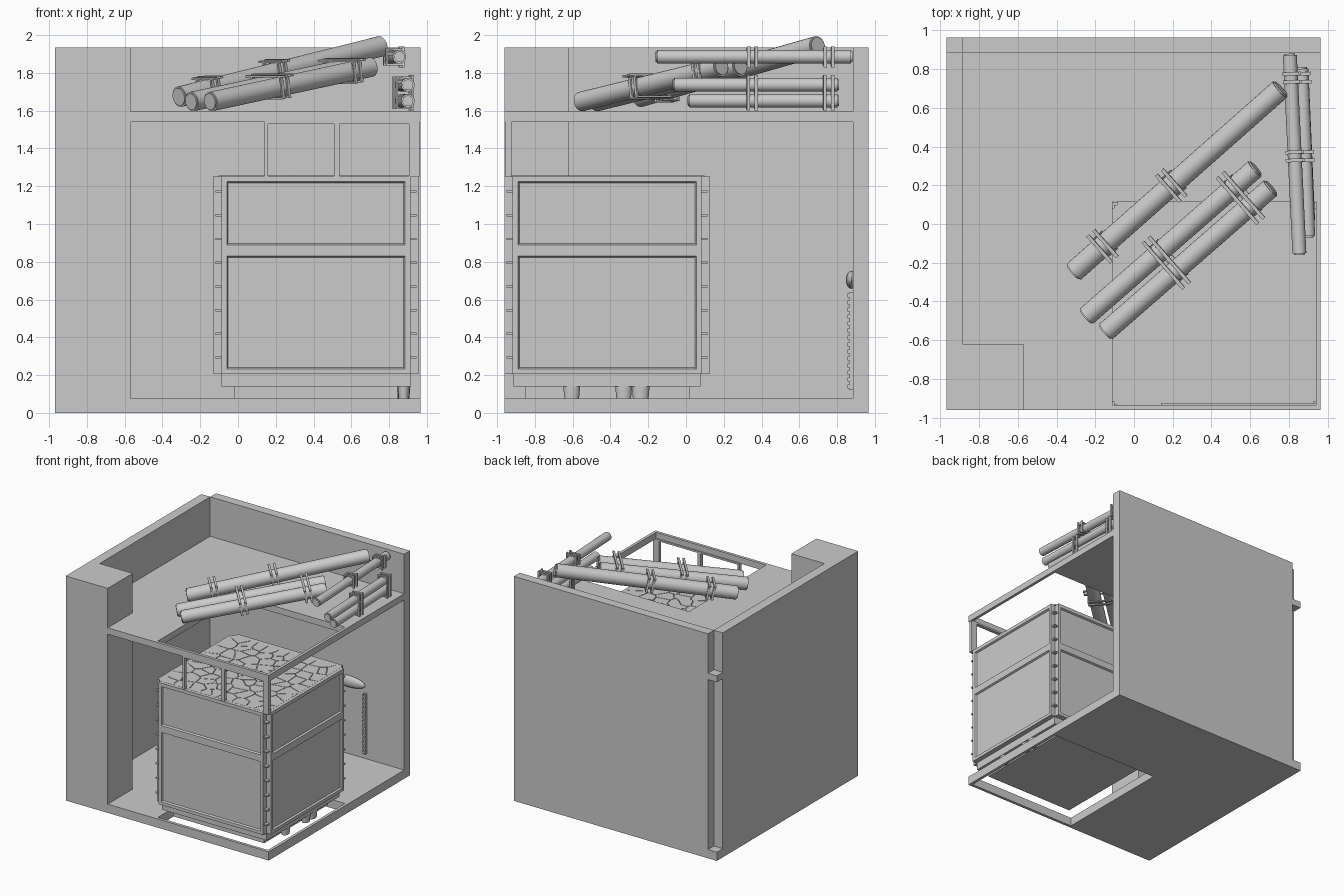
import bpy, bmesh, math, random
from mathutils import Vector, Matrix

if "Cube" in bpy.data.objects:
    bpy.data.objects.remove(bpy.data.objects["Cube"])

random.seed(4)


def finish(name, bm, recalc=True):
    if recalc:
        bmesh.ops.recalc_face_normals(bm, faces=bm.faces[:])
    me = bpy.data.meshes.new(name)
    bm.to_mesh(me)
    bm.free()
    ob = bpy.data.objects.new(name, me)
    bpy.context.collection.objects.link(ob)
    return ob


def add_box(bm, x0, x1, y0, y1, z0, z1):
    m = Matrix.Translation(((x0 + x1) / 2, (y0 + y1) / 2, (z0 + z1) / 2)) @ \
        Matrix.Diagonal((x1 - x0, y1 - y0, z1 - z0, 1))
    bmesh.ops.create_cube(bm, size=1, matrix=m)


def box(name, *b):
    bm = bmesh.new()
    add_box(bm, *b)
    return finish(name, bm)


def slab_with_hole(name, z0, z1, outer, hole):
    bm = bmesh.new()

    def ring(r):
        x0, x1, y0, y1 = r
        return [bm.verts.new((x, y, z0)) for x, y in ((x0, y0), (x1, y0), (x1, y1), (x0, y1))]
    o, h = ring(outer), ring(hole)
    faces = [bm.faces.new((o[i], o[(i + 1) % 4], h[(i + 1) % 4], h[i])) for i in range(4)]
    ext = bmesh.ops.extrude_face_region(bm, geom=faces, use_keep_orig=True)
    up = [v for v in ext["geom"] if isinstance(v, bmesh.types.BMVert)]
    bmesh.ops.translate(bm, verts=up, vec=(0, 0, z1 - z0))
    return finish(name, bm)


# room shell: floor and shelf share the same square opening
HOLE = (-.11, .94, -.935, .115)
slab_with_hole("floor", 0, .075, (-.97, .965, -.96, .965), HOLE)
slab_with_hole("upper_shelf", 1.54, 1.595, (-.97, .965, -.96, .965), HOLE)
box("back_wall", -.885, .965, .885, .965, 0, 1.935)
box("left_wall", -.97, -.885, -.96, .885, 0, 1.935)
box("corner_pillar", -.97, -.57, -.96, -.62, 0, 1.935)

# window bars between stove and shelf
bm = bmesh.new()
for x0, x1 in ((.14, .158), (.508, .538), (.905, .96)):
    add_box(bm, x0, x1, -.955, -.925, 1.25, 1.545)
add_box(bm, .14, .96, -.955, -.925, 1.53, 1.545)
finish("window_bars", bm)

# stove core, base slab and plinth
CX, CY, HALF = .4125, -.4175, .5425
box("stove_core", CX - .5, CX + .5, CY - .5, CY + .5, .205, 1.25)
box("stove_base", CX - .5, CX + .5, CY - .495, CY + .495, .14, .205)
box("stove_plinth", -.02, .845, -.85, .02, .075, .14)


# recessed panels, one per stove side
def side_panel(name, angle):
    bm = bmesh.new()
    us, vs = (-.5, -.472, .472, .5), (.205, .232, .83, .89, 1.225, 1.255)
    g = [[bm.verts.new((u, -HALF, v)) for v in vs] for u in us]
    recess = []
    for i in range(3):
        for j in range(5):
            f = bm.faces.new((g[i][j], g[i + 1][j], g[i + 1][j + 1], g[i][j + 1]))
            if i == 1 and j in (1, 3):
                recess.append(f)
    rim = [e for e in bm.edges if e.is_boundary]
    ext = bmesh.ops.extrude_edge_only(bm, edges=rim)
    back = [v for v in ext["geom"] if isinstance(v, bmesh.types.BMVert)]
    bmesh.ops.translate(bm, verts=back, vec=(0, HALF - .49, 0))
    bmesh.ops.recalc_face_normals(bm, faces=bm.faces[:])
    if recess[0].normal.y > 0:
        bmesh.ops.reverse_faces(bm, faces=bm.faces[:])
    bmesh.ops.inset_individual(bm, faces=recess, thickness=.01, depth=-.015)
    bmesh.ops.transform(bm, verts=bm.verts[:],
                        matrix=Matrix.Translation((CX, CY, 0)) @ Matrix.Rotation(angle, 4, 'Z'))
    finish(name, bm, False)


for i, n in enumerate(("front", "right", "back", "left")):
    side_panel(n + "_panel", i * math.pi / 2)

# rungs in the corner notches
bm = bmesh.new()
for sx in (-1, 1):
    for sy in (-1, 1):
        for k in range(8):
            x, y, z = CX + sx * .513, CY + sy * .513, .293 + k * .1255
            add_box(bm, x - .019, x + .019, y - .019, y + .019, z - .006, z + .006)
finish("corner_rungs", bm)

# cobbled stove top: cells clipped halfway to their neighbours
seeds = [Vector((CX - .5 + (i + random.uniform(.1, .9)) / 9, CY - .5 + (j + random.uniform(.1, .9)) / 9, 0))
         for i in range(9) for j in range(9)]
bm = bmesh.new()
for s in seeds:
    poly = [Vector((CX + a * .515, CY + b * .515, 0)) for a, b in ((-1, -1), (1, -1), (1, 1), (-1, 1))]
    for t in seeds:
        d = t - s
        if t is s or d.length > .5:
            continue
        n = d.normalized()
        lim = n.dot((s + t) / 2) - .0025
        out = []
        for p, q in zip(poly, poly[1:] + poly[:1]):
            a, b = n.dot(p) - lim, n.dot(q) - lim
            if a <= 0:
                out.append(p)
            if a * b < 0:
                out.append(p.lerp(q, a / (a - b)))
        poly = out
    f = bm.faces.new([bm.verts.new((p.x, p.y, 1.249)) for p in poly])
    ext = bmesh.ops.extrude_face_region(bm, geom=[f], use_keep_orig=True)
    bmesh.ops.translate(bm, verts=[v for v in ext["geom"] if isinstance(v, bmesh.types.BMVert)], vec=(0, 0, .007))
finish("cobbled_top", bm)


def smooth(ob, angle=40):
    bpy.ops.object.select_all(action='DESELECT')
    ob.select_set(True)
    bpy.context.view_layer.objects.active = ob
    bpy.ops.object.shade_smooth_by_angle(angle=math.radians(angle))


# small round feet on the right
for i, (y, r) in enumerate(((-.605, .045), (-.33, .045), (-.24, .048))):
    bm = bmesh.new()
    bmesh.ops.create_cone(bm, cap_ends=True, segments=20, radius1=r * .85, radius2=r, depth=.068,
                          matrix=Matrix.Translation((.878, y, .108)) @ Matrix.Diagonal((.72, 1, 1, 1)))
    smooth(finish("round_foot_%d" % (i + 1), bm))


# logs with bevelled ends
def log(name, p, q, r):
    p, q = Vector(p), Vector(q)
    d = q - p
    bm = bmesh.new()
    m = Matrix.Translation((p + q) / 2) @ d.to_track_quat('Z', 'Y').to_matrix().to_4x4()
    bmesh.ops.create_cone(bm, cap_ends=True, segments=24, radius1=r, radius2=r, depth=d.length, matrix=m)
    caps = [e for e in bm.edges if any(len(f.verts) > 4 for f in e.link_faces)]
    bmesh.ops.bevel(bm, geom=caps, offset=.008, segments=2, affect='EDGES')
    smooth(finish(name, bm), 50)


A = ((-.315, -.25, 1.672), (.76, .70, 1.942))
B = ((-.25, -.48, 1.647), (.63, .29, 1.835))
C = ((-.15, -.56, 1.647), (.71, .19, 1.832))
log("long_log", *A, .055)
log("middle_log", *B, .052)
log("front_log", *C, .052)
log("wall_log_top", (.855, -.16, 1.885), (.805, .88, 1.885), .036)
log("wall_log_middle", (.90, -.07, 1.737), (.865, .81, 1.737), .036)
log("wall_log_low", (.90, .01, 1.652), (.865, .81, 1.652), .036)


# ties: pairs of thin bars boxed around logs; the long bar overhangs
def tie(name, c, axis, side, w, h, over):
    a = Vector(axis).normalized()
    s = Vector(side)
    s = (s - a * s.dot(a)).normalized()
    n = a.cross(s).normalized()
    if n.z < -.3:
        n = -n
    rot = Matrix((a, s, n)).transposed().to_4x4()
    bm = bmesh.new()
    for o in (-.021, .021):
        l = w + over
        add_box(bm, o - .009, o + .009, -l, l, h, h + .012)
        add_box(bm, o - .009, o + .009, -w, w, -h - .01, -h)
        for k in (-1, 1):
            add_box(bm, o - .009, o + .009, k * w - .005, k * w + .005, -h - .01, h + .012)
    bmesh.ops.transform(bm, verts=bm.verts[:], matrix=Matrix.Translation(c) @ rot)
    finish(name, bm)


a0, a1 = map(Vector, A)
for i, t in enumerate((.15, .48)):
    tie("long_log_tie_%d" % i, a0.lerp(a1, t), a1 - a0, (-.66, .75, 0), .058, .056, .035)
m0, m1 = (Vector(B[0]) + Vector(C[0])) / 2, (Vector(B[1]) + Vector(C[1])) / 2
for i, t in enumerate((.43, .87)):
    tie("pair_tie_%d" % i, m0.lerp(m1, t), m1 - m0, (-.66, .75, 0), .115, .053, .045)
for i, (y, x) in enumerate(((.35, .882), (.755, .867))):
    tie("wall_tie_low_%d" % i, (x, y, 1.695), (-.04, 1, 0), (0, 0, 1), .082, .037, .012)
    tie("wall_tie_top_%d" % i, (x - .052, y, 1.885), (-.048, 1, 0), (0, 0, 1), .04, .037, .016)

# fittings on the back wall: long knob and beaded strip
bm = bmesh.new()
bmesh.ops.create_uvsphere(bm, u_segments=24, v_segments=12, radius=1,
                          matrix=Matrix.Translation((.44, .875, .705)) @ Matrix.Diagonal((.16, .028, .048, 1)))
smooth(finish("wall_handle", bm))
bm = bmesh.new()
add_box(bm, .585, .61, .865, .886, .12, .64)
for k in range(14):
    z = .14 + k * .037
    add_box(bm, .583, .612, .855, .868, z - .01, z + .01)
finish("beaded_strip", bm)
